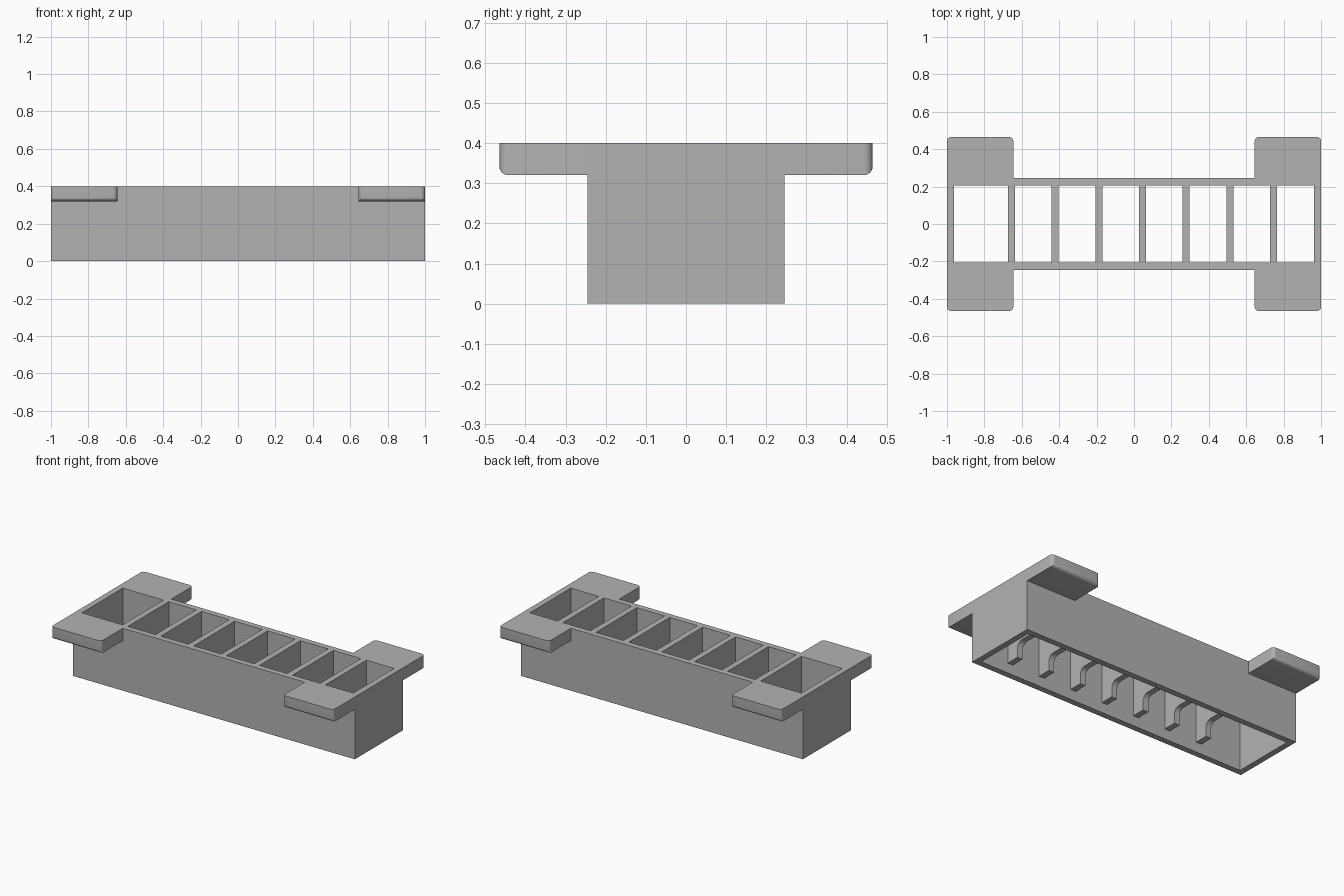
import bpy
import bmesh
import math
from mathutils import Vector

cube = bpy.data.objects.get("Cube")
if cube:
    bpy.data.objects.remove(cube, do_unlink=True)

HALF_Y, WALL, TOP = 0.245, 0.038, 0.4
IN_X, IN_Y = 1 - WALL, HALF_Y - WALL

grey = bpy.data.materials.new("plain grey")
grey.use_nodes = True
colour = (0.45, 0.45, 0.45, 1)
grey.diffuse_color = colour
bsdf = grey.node_tree.nodes["Principled BSDF"]
bsdf.inputs["Base Color"].default_value = colour
bsdf.inputs["Roughness"].default_value = 0.6


def finish(bm, name):
    """Turn a bmesh into a named grey object with sharp-edged smooth shading."""
    bmesh.ops.recalc_face_normals(bm, faces=bm.faces)
    mesh = bpy.data.meshes.new(name)
    bm.to_mesh(mesh)
    bm.free()
    mesh.materials.append(grey)
    obj = bpy.data.objects.new(name, mesh)
    bpy.context.collection.objects.link(obj)
    bpy.ops.object.select_all(action='DESELECT')
    obj.select_set(True)
    bpy.context.view_layer.objects.active = obj
    bpy.ops.object.shade_smooth_by_angle(angle=math.radians(35))
    return obj


def extrude(bm, points, offset):
    """Extrude a closed outline along an offset."""
    face = bm.faces.new([bm.verts.new(p) for p in points])
    out = bmesh.ops.extrude_face_region(bm, geom=[face])
    verts = [g for g in out["geom"] if isinstance(g, bmesh.types.BMVert)]
    bmesh.ops.translate(bm, verts=verts, vec=Vector(offset))


# Open rectangular frame: outer and inner walls joined by rims
bm = bmesh.new()
signs = [(-1, -1), (1, -1), (1, 1), (-1, 1)]
loops = [[bm.verts.new((sx * x, sy * y, z)) for sx, sy in signs]
         for x, y, z in [(1, HALF_Y, 0), (1, HALF_Y, TOP), (IN_X, IN_Y, TOP), (IN_X, IN_Y, 0)]]
for a, b in zip(loops, loops[1:] + loops[:1]):
    for i in range(4):
        j = (i + 1) % 4
        bm.faces.new([a[i], a[j], b[j], b[i]])
finish(bm, "frame")

# Dividers with a round-cornered notch in the lower edge
FOOT, NOTCH_Y, NOTCH_Z, R = 0.065, 0.12, 0.165, 0.04
half = [(IN_Y, TOP), (IN_Y, FOOT), (NOTCH_Y, FOOT)]
for k in range(7):
    t = math.radians(15 * k)
    half.append((NOTCH_Y - R + R * math.cos(t), NOTCH_Z - R + R * math.sin(t)))
outline = half + [(-y, z) for y, z in reversed(half)]
bm = bmesh.new()
extrude(bm, [(-0.674, y, z) for y, z in outline], (WALL, 0, 0))
dividers = finish(bm, "dividers")
array = dividers.modifiers.new("row", 'ARRAY')
array.count = 7
array.use_relative_offset = False
array.use_constant_offset = True
array.constant_offset_displace = (0.2335, 0, 0)

# Corner flanges, rounded around the outer end but not along the top
X0, Y1, Z0 = 0.645, 0.465, 0.32
bm = bmesh.new()
extrude(bm, [(X0, HALF_Y, Z0), (1, HALF_Y, Z0), (1, Y1, Z0), (X0, Y1, Z0)], (0, 0, TOP - Z0))
rounded = [e for e in bm.edges
           if all(abs(v.co.y - Y1) < 0.001 for v in e.verts)
           and any(v.co.z < Z0 + 0.001 for v in e.verts)]
bmesh.ops.bevel(bm, geom=rounded, offset=0.022, segments=5, profile=0.5, affect='EDGES')
flanges = finish(bm, "corner_flanges")
mirror = flanges.modifiers.new("four corners", 'MIRROR')
mirror.use_axis = (True, True, False)
mirror.use_mirror_merge = False
